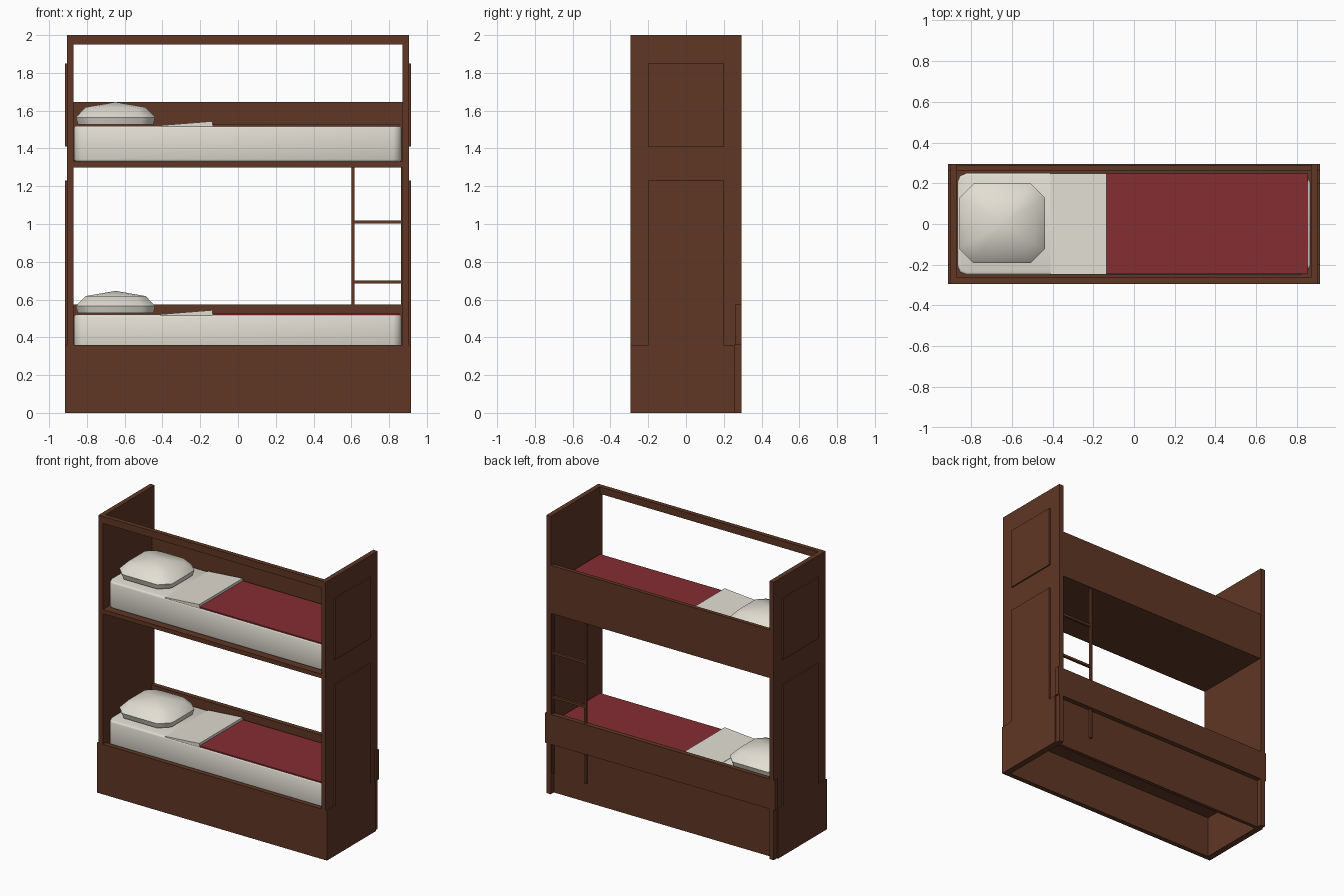
import bpy, bmesh, math

if "Cube" in bpy.data.objects:
    bpy.data.objects.remove(bpy.data.objects["Cube"])


def material(name, rgb):
    m = bpy.data.materials.new(name)
    m.diffuse_color = (*rgb, 1)
    m.use_nodes = True
    m.node_tree.nodes["Principled BSDF"].inputs["Base Color"].default_value = m.diffuse_color
    return m


WOOD = material("dark_wood", (0.115, 0.038, 0.018))
LINEN = material("white_linen", (0.76, 0.73, 0.65))
RED = material("red_blanket", (0.235, 0.026, 0.031))


def finish(name, bm, mat, smooth=None):
    bmesh.ops.recalc_face_normals(bm, faces=bm.faces)
    me = bpy.data.meshes.new(name)
    bm.to_mesh(me)
    bm.free()
    me.materials.append(mat)
    ob = bpy.data.objects.new(name, me)
    bpy.context.collection.objects.link(ob)
    if smooth:
        bpy.ops.object.select_all(action='DESELECT')
        ob.select_set(True)
        bpy.context.view_layer.objects.active = ob
        bpy.ops.object.shade_smooth_by_angle(angle=math.radians(smooth))
    return ob


def cube_bm(x, y, z):
    bm = bmesh.new()
    bmesh.ops.create_cube(bm, size=1)
    for v in bm.verts:
        v.co = [r[0] if c < 0 else r[1] for c, r in zip(v.co, (x, y, z))]
    return bm


def box(name, x, y, z, mat=WOOD):
    return finish(name, cube_bm(x, y, z), mat)


# End walls with raised plates and a wider foot
for side, s in (("left", -1), ("right", 1)):
    def sx(a, b):
        return tuple(sorted((s * a, s * b)))
    box(side + "_end_wall", sx(0.87, 0.905), (-0.295, 0.295), (0, 2))
    box(side + "_foot_plate", sx(0.905, 0.915), (-0.295, 0.26), (0, 0.36))
    box(side + "_lower_raised_plate", sx(0.905, 0.915), (-0.2, 0.2), (0.36, 1.23))
    box(side + "_upper_raised_plate", sx(0.905, 0.915), (-0.2, 0.2), (1.41, 1.85))
    box(side + "_rail_end", sx(0.905, 0.915), (0.26, 0.295), (0.36, 0.575))

# Boards between the end walls
W = (-0.87, 0.87)
box("base_front_panel", W, (-0.295, -0.26), (0, 0.36))
box("base_back_panel", W, (0.235, 0.26), (0, 0.36))
box("lower_back_rail", W, (0.26, 0.295), (0.36, 0.575))
box("upper_back_board", W, (0.262, 0.29), (1.30, 1.645))
box("top_front_rail", W, (-0.295, -0.262), (1.95, 2))
box("lower_bed_slab", W, (-0.26, 0.235), (0.30, 0.33))
box("upper_bed_slab", W, (-0.295, 0.262), (1.30, 1.33))

# Ladder
for i, x in enumerate(((0.6, 0.616), (0.862, 0.87))):
    box(f"ladder_post_{i + 1}", x, (0.262, 0.28), (0.14, 1.30))
for i, z in enumerate((0.685, 1.002)):
    box(f"ladder_rung_{i + 1}", (0.616, 0.862), (0.262, 0.28), (z, z + 0.017))


def mattress(name, z):
    bm = cube_bm((-0.868, 0.866), (-0.25, 0.25), (z, z + 0.19))
    upright = [e for e in bm.edges if abs(e.verts[0].co.z - e.verts[1].co.z) > 0.1]
    bmesh.ops.bevel(bm, geom=upright, offset=0.045, segments=2, profile=0.5,
                    affect='EDGES')
    rims = [e for e in bm.edges if abs(e.verts[0].co.z - e.verts[1].co.z) < 0.01]
    bmesh.ops.bevel(bm, geom=rims, offset=0.012, segments=2, profile=0.5,
                    affect='EDGES')
    finish(name, bm, LINEN, 60)


def pillow(name, z):
    # stacked eight-sided rings closed by an apex: half x, half y, height
    bm = bmesh.new()
    rings = []
    for hx, hy, h in ((0.2, 0.185, 0), (0.21, 0.195, 0.037), (0.16, 0.147, 0.09)):
        c = hx * 0.33
        pts = [(hx, hy - c), (hx - c, hy), (c - hx, hy), (-hx, hy - c),
               (-hx, c - hy), (c - hx, -hy), (hx - c, -hy), (hx, c - hy)]
        rings.append([bm.verts.new((-0.648 + x, 0.003 + y, z + h)) for x, y in pts])
    bm.faces.new(rings[0])
    apex = bm.verts.new((-0.648, 0.003, z + 0.118))
    for i in range(8):
        j = (i + 1) % 8
        for a, b in zip(rings, rings[1:]):
            bm.faces.new((a[i], a[j], b[j], b[i]))
        bm.faces.new((rings[2][i], rings[2][j], apex))
    finish(name, bm, LINEN, 45)


def folded_sheet(name, z):
    bm = cube_bm((-0.41, -0.135), (-0.247, 0.247), (z - 0.005, z + 0.002))
    for v in bm.verts:
        if v.co.x > -0.2 and v.co.z > z:
            v.co.z = z + 0.024
    finish(name, bm, LINEN)


# Bedding on each bunk
for bunk, z in (("lower", 0.33), ("upper", 1.33)):
    top = z + 0.19
    mattress(bunk + "_mattress", z)
    pillow(bunk + "_pillow", top + 0.008)
    folded_sheet(bunk + "_folded_sheet", top)
    box(bunk + "_blanket", (-0.135, 0.856), (-0.245, 0.248), (top - 0.003, top + 0.006), RED)
